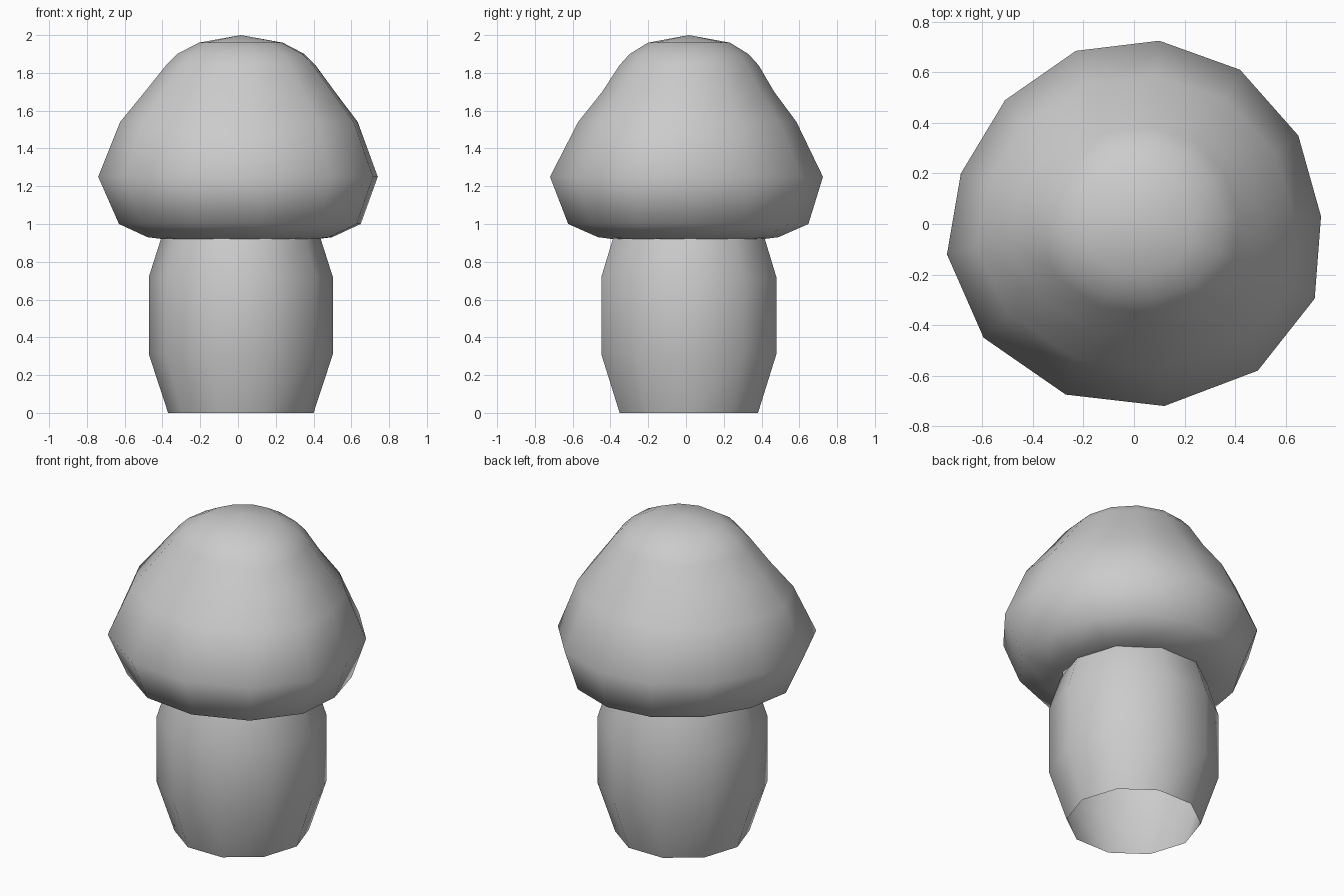
import bpy, math

if "Cube" in bpy.data.objects:
    bpy.data.objects.remove(bpy.data.objects["Cube"])


def loft(name, outline, rings, tip=None):
    """Stack scaled copies of an outline; rings hold (z, x scale, y scale, centre shift)."""
    n = len(outline)
    verts = [(x * sx + s, y * sy + s, z) for z, sx, sy, s in rings for x, y in outline]
    faces = [(r * n + i, r * n + (i + 1) % n, (r + 1) * n + (i + 1) % n, (r + 1) * n + i)
             for r in range(len(rings) - 1) for i in range(n)]
    if tip:
        verts.append(tip)
        base = (len(rings) - 1) * n
        faces += [(base + i, base + (i + 1) % n, len(verts) - 1) for i in range(n)]
    mesh = bpy.data.meshes.new(name)
    mesh.from_pydata(verts, [], faces)
    mesh.update()
    obj = bpy.data.objects.new(name, mesh)
    bpy.context.collection.objects.link(obj)
    bpy.ops.object.select_all(action='DESELECT')
    bpy.context.view_layer.objects.active = obj
    obj.select_set(True)
    bpy.ops.object.shade_smooth_by_angle(angle=math.radians(65))
    return obj


# Mushroom cap: slightly irregular 13-sided rim, domed top, turned-under edge
rim = [(0.74, 0.03), (0.65, 0.35), (0.42, 0.61), (0.10, 0.725), (-0.23, 0.685),
       (-0.51, 0.49), (-0.685, 0.20), (-0.74, -0.12), (-0.595, -0.45), (-0.27, -0.675),
       (0.12, -0.72), (0.49, -0.58), (0.715, -0.295)]
loft("mushroom_cap", rim, [
    (0.92, 0.55, 0.55, 0.01),
    (0.93, 0.66, 0.66, 0.01),
    (1.00, 0.865, 0.88, 0.01),
    (1.25, 1.00, 1.00, 0.0),
    (1.54, 0.85, 0.80, 0.005),
    (1.70, 0.68, 0.63, 0.01),
    (1.84, 0.535, 0.51, 0.015),
    (1.90, 0.455, 0.435, 0.015),
    (1.96, 0.30, 0.30, 0.015)], tip=(0.015, 0.015, 2.0))

# Stem: ten-sided barrel, open at the base
decagon = [(math.cos(math.tau * i / 10), math.sin(math.tau * i / 10)) for i in range(10)]
loft("stem", decagon, [(z, r, r, 0.015) for z, r in
                       [(0, 0.385), (0.31, 0.487), (0.72, 0.487), (0.93, 0.42)]])
